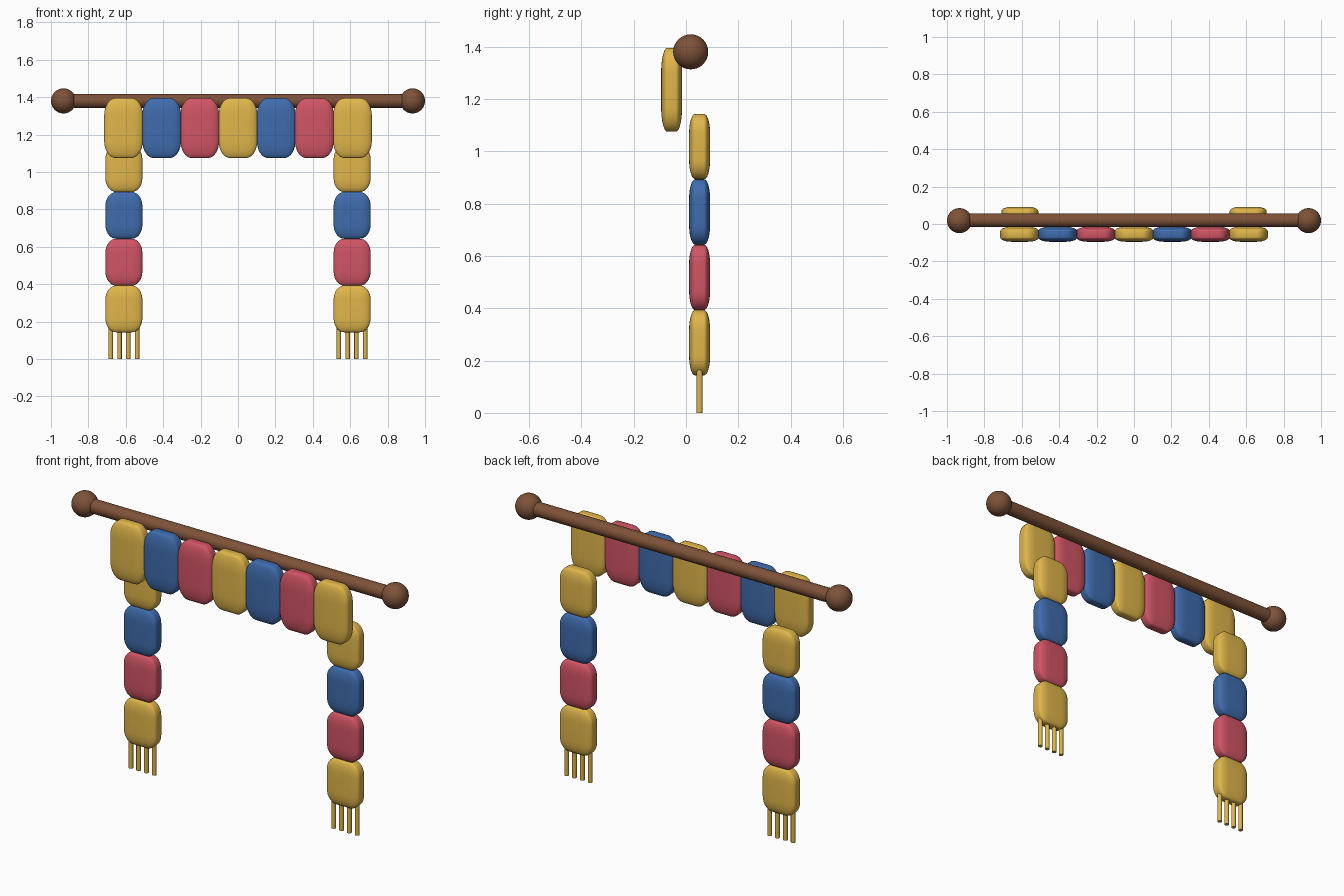
import bpy, math

if "Cube" in bpy.data.objects:
    bpy.data.objects.remove(bpy.data.objects["Cube"])


def material(name, rgb):
    m = bpy.data.materials.new(name)
    m.diffuse_color = (*rgb, 1)
    m.use_nodes = True
    m.node_tree.nodes["Principled BSDF"].inputs["Base Color"].default_value = m.diffuse_color
    return m


YELLOW = material("yellow", (0.75, 0.47, 0.07))
BLUE = material("blue", (0.05, 0.15, 0.42))
RED = material("red", (0.64, 0.09, 0.13))
WOOD = material("wood", (0.21, 0.085, 0.04))


def finish(name, mat):
    ob = bpy.context.object
    ob.name = name
    ob.data.materials.append(mat)
    bpy.ops.object.shade_smooth_by_angle(angle=math.radians(40))
    return ob


def cushion(name, loc, size, mat):
    # soft pad: unit cube rounded first, then stretched to size
    bpy.ops.mesh.primitive_cube_add(size=1, location=loc)
    ob = bpy.context.object
    bev = ob.modifiers.new("round", 'BEVEL')
    bev.width = 0.29
    bev.segments = 8
    bpy.ops.object.modifier_apply(modifier="round")
    ob.scale = size
    bpy.ops.object.transform_apply(location=False, rotation=False, scale=True)
    finish(name, mat)


def rod(name, loc, radius, length, mat, rot=(0, 0, 0), sides=24):
    bpy.ops.mesh.primitive_cylinder_add(vertices=sides, radius=radius, depth=length,
                                        location=loc, rotation=rot)
    finish(name, mat)


# hanging rod with ball ends
rod("hanging_rod", (0, 0.02, 1.38), 0.037, 1.84, WOOD, (0, math.pi / 2, 0))
for side in (-1, 1):
    bpy.ops.mesh.primitive_uv_sphere_add(segments=32, ring_count=16, radius=0.067,
                                         location=(side * 0.933, 0.018, 1.38))
    finish("rod_ball", WOOD)

# front row of seven pads
for i, mat in enumerate((YELLOW, BLUE, RED, YELLOW, BLUE, RED, YELLOW)):
    cushion("top_panel", ((i - 3) * 0.204, -0.055, 1.235), (0.207, 0.08, 0.32), mat)

# side strips with fringes
for side in (-1, 1):
    x = side * 0.61
    for i, mat in enumerate((YELLOW, RED, BLUE, YELLOW)):
        cushion("side_panel", (x, 0.052, 0.268 + i * 0.25), (0.197, 0.08, 0.25), mat)
    for i in range(4):
        rod("fringe_strand", (x + (i - 1.5) * 0.047, 0.052, 0.083), 0.012, 0.166,
            YELLOW, sides=12)
